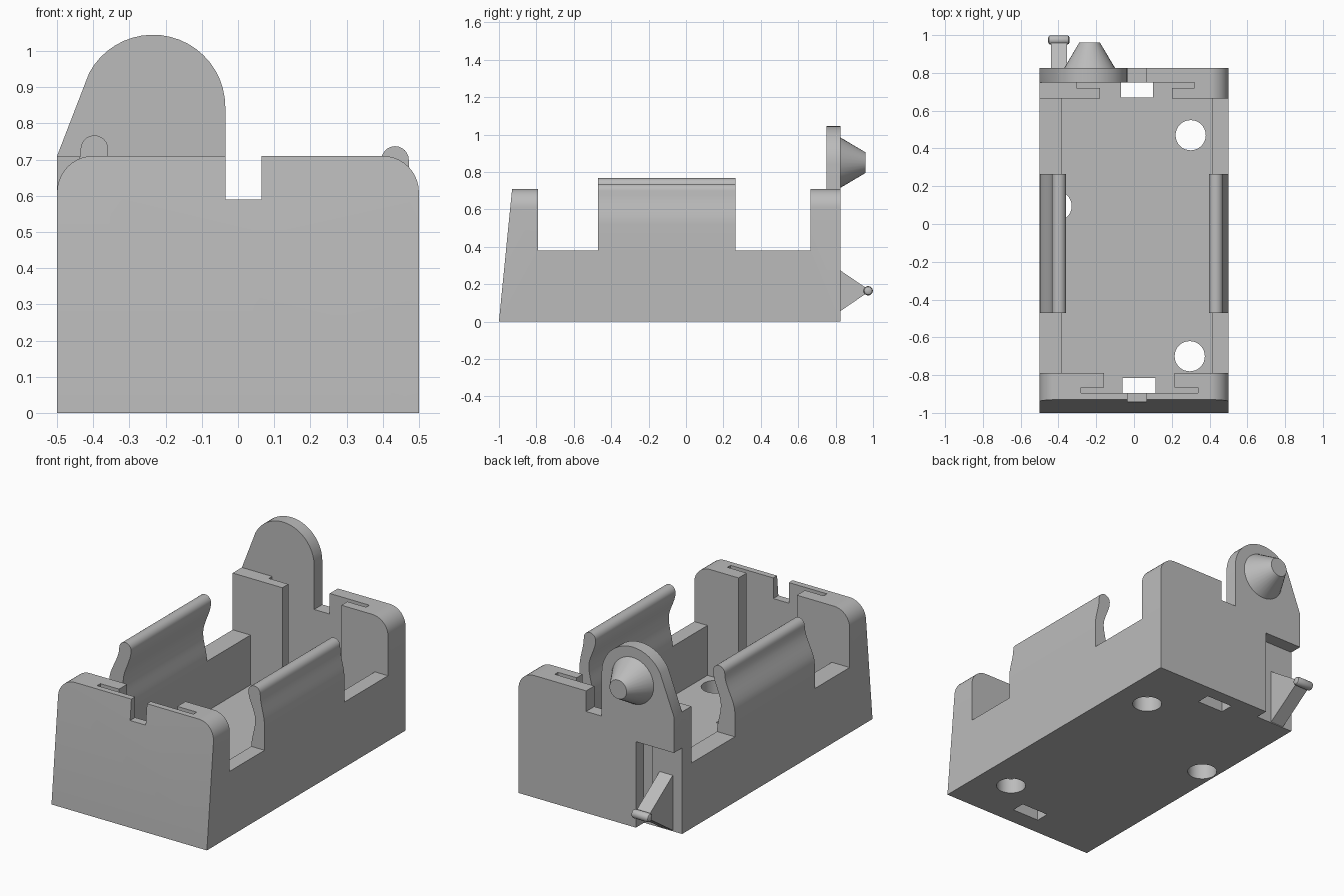
import bpy, bmesh, math
from mathutils import Matrix

cube = bpy.data.objects.get("Cube")
if cube:
    bpy.data.objects.remove(cube, do_unlink=True)

grey = bpy.data.materials.new("plain grey")
grey.use_nodes = True
grey.diffuse_color = (0.5, 0.5, 0.5, 1)
grey.node_tree.nodes["Principled BSDF"].inputs["Base Color"].default_value = (0.5, 0.5, 0.5, 1)


def finish(name, bm):
    bmesh.ops.recalc_face_normals(bm, faces=bm.faces)
    mesh = bpy.data.meshes.new(name)
    bm.to_mesh(mesh)
    bm.free()
    mesh.materials.append(grey)
    ob = bpy.data.objects.new(name, mesh)
    bpy.context.collection.objects.link(ob)
    return ob


def prism(name, pts, axis, a, b):
    """Extrude a 2D outline along one axis from a to b."""
    place = {"x": lambda p, t: (t, p[0], p[1]),
             "y": lambda p, t: (p[0], t, p[1]),
             "z": lambda p, t: (p[0], p[1], t)}[axis]
    bm = bmesh.new()
    low = [bm.verts.new(place(p, a)) for p in pts]
    high = [bm.verts.new(place(p, b)) for p in pts]
    bm.faces.new(low)
    bm.faces.new(high[::-1])
    for i in range(len(pts)):
        j = (i + 1) % len(pts)
        bm.faces.new((low[i], low[j], high[j], high[i]))
    return finish(name, bm)


def box(name, x, y, z):
    return prism(name, [(x[0], y[0]), (x[1], y[0]), (x[1], y[1]), (x[0], y[1])], "z", *z)


def arc(cx, cz, r, start, end, n):
    angles = [math.radians(start + (end - start) * i / n) for i in range(n + 1)]
    return [(cx + r * math.cos(t), cz + r * math.sin(t)) for t in angles]


def lathe(name, profile, axis, at, n=32):
    """Turned solid: profile is (radius, distance along axis)."""
    bm = bmesh.new()
    rings = [[bm.verts.new((r * math.cos(2 * math.pi * i / n), r * math.sin(2 * math.pi * i / n), h))
              for i in range(n)] for r, h in profile]
    for p, q in zip(rings, rings[1:]):
        for i in range(n):
            j = (i + 1) % n
            bm.faces.new((p[i], p[j], q[j], q[i]))
    bm.faces.new(rings[0])
    bm.faces.new(rings[-1])
    turn = {"x": Matrix.Rotation(math.pi / 2, 4, "Y"),
            "y": Matrix.Rotation(-math.pi / 2, 4, "X"), "z": Matrix()}[axis]
    bm.transform(Matrix.Translation(at) @ turn)
    return finish(name, bm)


def combine(target, tool, operation):
    tool.hide_render = True
    mod = target.modifiers.new("cut", "BOOLEAN")
    mod.object, mod.operation, mod.solver = tool, operation, "EXACT"
    bpy.context.view_layer.objects.active = target
    bpy.ops.object.modifier_apply(modifier=mod.name)
    bpy.data.objects.remove(tool, do_unlink=True)


def smooth(ob):
    bpy.ops.object.select_all(action="DESELECT")
    ob.select_set(True)
    bpy.context.view_layer.objects.active = ob
    bpy.ops.object.shade_smooth_by_angle(angle=math.radians(30))


TOP, FLOOR, RIM, BACK = 0.71, 0.09, 0.38, 0.825

# Tray body: rounded block, square rear corner and rear tab
outline = [(-0.5, 0), (0.5, 0)] + arc(0.4, 0.61, 0.1, 0, 90, 10) + arc(-0.4, 0.61, 0.1, 90, 180, 10)
body = prism("tray_body", outline, "y", -1, BACK)
combine(body, box("corner", (-0.5, -0.2), (0.665, BACK), (0.3, TOP)), "UNION")
tab = [(-0.5, 0.3), (-0.035, 0.3)] + arc(-0.235, 0.845, 0.2, 0, 152, 20) + [(-0.5, TOP)]
combine(body, prism("tab", tab, "y", 0.75, BACK), "UNION")

# Slanted front face
combine(body, prism("slant", [(-1.2, -0.2), (-1.02, -0.2), (-0.91, 0.91), (-1.2, 0.91)],
                    "x", -0.7, 0.7), "DIFFERENCE")

# Lowered sides, cavity, contact pockets and slots, wire openings, notches, hook recess
cuts = [
    ((-0.7, 0.7), (-0.79, 0.665), (RIM, 0.9)),
    ((-0.385, 0.415), (-0.79, 0.665), (FLOOR, 0.5)),
    ((-0.16, 0.215), (-0.88, -0.7), (FLOOR, 0.9)),
    ((-0.28, 0.34), (-0.895, -0.865), (FLOOR, 0.9)),
    ((-0.18, 0.2), (0.6, 0.735), (FLOOR, 0.9)),
    ((-0.305, 0.32), (0.72, 0.75), (FLOOR, 0.9)),
    ((-0.06, 0.115), (-0.895, -0.815), (-0.1, 0.2)),
    ((-0.07, 0.1), (0.67, 0.75), (-0.1, 0.2)),
    ((-0.035, 0.065), (-1.1, -0.88), (0.59, 0.9)),
    ((-0.035, 0.065), (0.74, 0.9), (0.59, 1.2)),
    ((-0.6, -0.255), (0.75, 0.9), (-0.1, 0.5)),
]
for c in cuts:
    combine(body, box("cutter", *c), "DIFFERENCE")

# Screw holes through the floor
for x, y in ((0.3, 0.47), (0.295, -0.7), (-0.41, 0.095)):
    combine(body, lathe("hole", [(0.08, -0.1), (0.08, FLOOR + 0.01)], "z", (x, y, 0)), "DIFFERENCE")
smooth(body)


# Springy side clips with a rounded bead on top
def clip(name, side, wall, bead_x, bead_z):
    def blend(p, q, n=8):
        out = []
        for i in range(n):
            t = i / n
            s = t * t * (3 - 2 * t)
            out.append((p[0] + (q[0] - p[0]) * s, p[1] + (q[1] - p[1]) * t))
        return out
    r = 0.038
    pts = [(0.5, RIM)] + blend((0.5, 0.52), (bead_x + r, bead_z))
    pts += arc(bead_x, bead_z, r, 0, 180, 12)[:-1]
    pts += blend((bead_x - r, bead_z), (wall + 0.025, 0.54))
    pts += blend((wall + 0.025, 0.54), (wall, RIM)) + [(wall, RIM)]
    smooth(prism(name, [(side * x, z) for x, z in pts], "y", -0.47, 0.265))


clip("left_clip", 1, 0.415, 0.434, 0.699)
clip("right_clip", -1, 0.385, 0.397, 0.729)

# Rear cone peg
smooth(lathe("cone_peg", [(0.135, 0), (0.055, 0.135)], "y", (-0.235, BACK, 0.85)))

# Rear hook: wedge arm and rounded crossbar
prism("hook_arm", [(0.75, 0.005), (0.97, 0.155), (0.97, 0.175), (0.75, 0.325)], "x", -0.44, -0.355)
bar = [(0.012, -0.057), (0.021, -0.052), (0.025, -0.043), (0.025, 0.043), (0.021, 0.052), (0.012, 0.057)]
smooth(lathe("hook_crossbar", bar, "x", (-0.398, 0.974, 0.165), 20))

# Raised floor marks
h, w = 0.093, 0.024
cross = [(-h, -w), (-w, -w), (-w, -h), (w, -h), (w, -w), (h, -w),
         (h, w), (w, w), (w, h), (-w, h), (-w, w), (-h, w)]
prism("cross_mark", [(x + 0.01, y + 0.315) for x, y in cross], "z", FLOOR, FLOOR + 0.006)
box("bar_mark", (-0.015, 0.035), (-0.515, -0.33), (FLOOR, FLOOR + 0.006))
